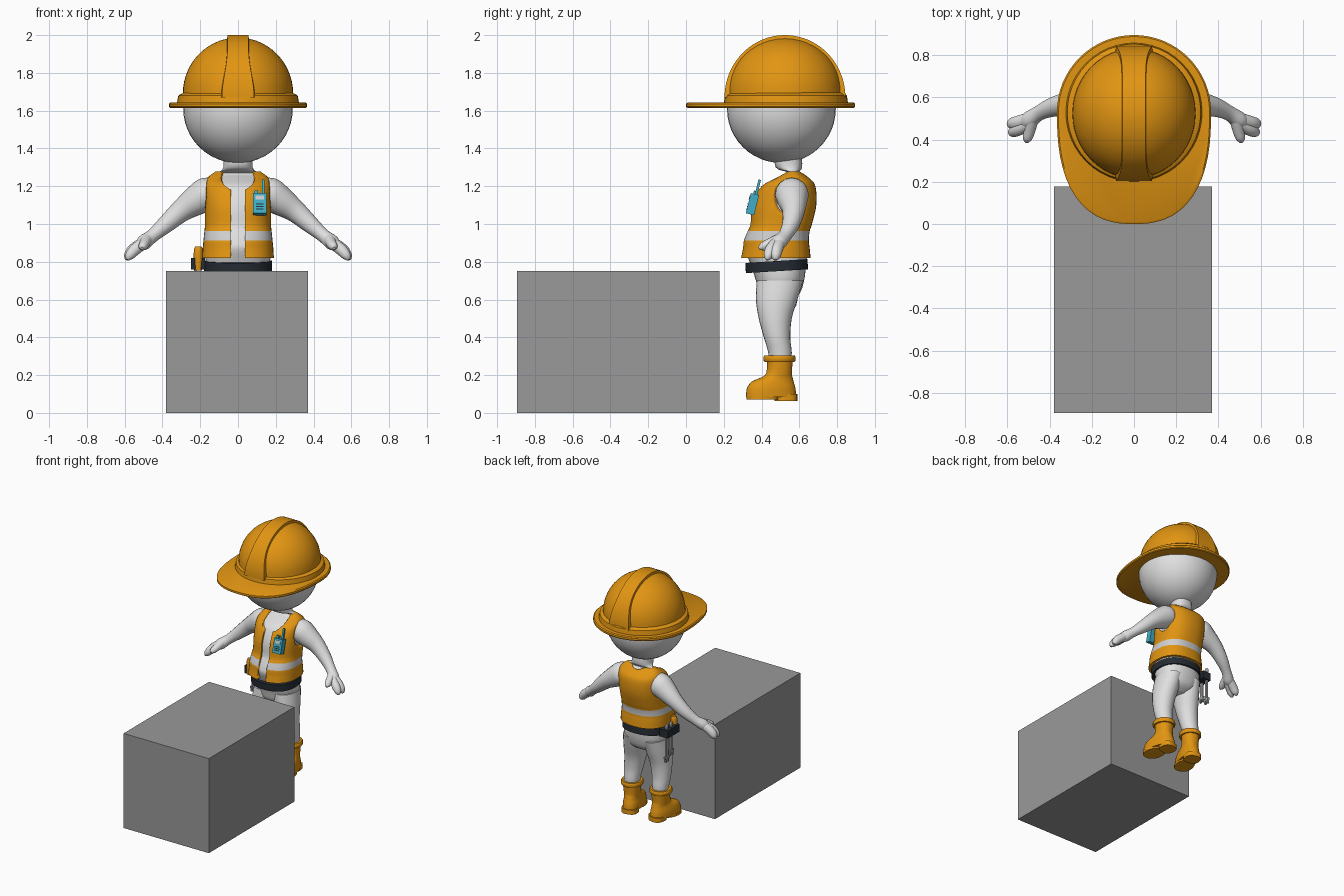
import bpy, bmesh
from math import sin, cos, pi, radians
from mathutils import Vector, Matrix

if "Cube" in bpy.data.objects:
    bpy.data.objects.remove(bpy.data.objects["Cube"], do_unlink=True)


def material(name, r, g, b):
    m = bpy.data.materials.new(name)
    m.use_nodes = True
    m.diffuse_color = (r, g, b, 1)
    m.node_tree.nodes["Principled BSDF"].inputs["Base Color"].default_value = (r, g, b, 1)
    return m


ORANGE = material("safety orange", 0.76, 0.30, 0.006)
WHITE = material("body white", 0.74, 0.74, 0.74)
STRIPE = material("reflective stripe", 0.62, 0.62, 0.62)
GREY = material("box grey", 0.32, 0.32, 0.32)
DARK = material("belt dark", 0.018, 0.025, 0.033)
BLUE = material("radio blue", 0.05, 0.42, 0.57)
STEEL = material("tool steel", 0.36, 0.37, 0.38)


def finish(name, bm, *mats):
    bmesh.ops.recalc_face_normals(bm, faces=bm.faces)
    me = bpy.data.meshes.new(name)
    bm.to_mesh(me)
    bm.free()
    ob = bpy.data.objects.new(name, me)
    bpy.context.collection.objects.link(ob)
    for m in mats:
        me.materials.append(m)
    activate(ob)
    bpy.ops.object.shade_smooth_by_angle(angle=radians(40))
    return ob


def activate(ob):
    bpy.ops.object.select_all(action='DESELECT')
    ob.select_set(True)
    bpy.context.view_layer.objects.active = ob


def smooth(keys, k):
    """Catmull-Rom interpolation that passes through every key."""
    out = []
    for i in range(len(keys) - 1):
        a, b, c, d = (keys[min(max(j, 0), len(keys) - 1)] for j in range(i - 1, i + 3))
        for s in range(k):
            t = s / k
            out.append([q + t * (r - p) / 2 + t * t * (p - 2.5 * q + 2 * r - s3 / 2)
                        + t ** 3 * (1.5 * (q - r) + (s3 - p) / 2)
                        for p, q, r, s3 in zip(a, b, c, d)])
    return out + [list(keys[-1])]


def skin(rings, closed=False):
    bm = bmesh.new()
    vs = [[bm.verts.new(p) for p in ring] for ring in rings]
    n = len(vs[0])
    for a, b in zip(vs, vs[1:]):
        for i in range(n):
            j = (i + 1) % n
            bm.faces.new((a[i], a[j], b[j], b[i]))
    bm.faces.new(vs[0])
    bm.faces.new(vs[-1])
    return bm


def oval(x, yf, yb, rx, z, n, e):
    pts = []
    for i in range(n):
        c, s = cos(2 * pi * i / n), sin(2 * pi * i / n)
        f = (abs(c) ** e + abs(s) ** e) ** (-1 / e)
        pts.append((x + rx * c * f, (yf + yb) / 2 + (yb - yf) / 2 * s * f, z))
    return pts


def loft(keys, n=32, e=2.0, k=4):
    """Stack of ovals; each key is z, front y, back y, half width, centre x."""
    return skin([oval(x, yf, yb, rx, z, n, e) for z, yf, yb, rx, x in smooth(keys, k)])


def tube(keys, n=16, k=4):
    """Round limb; each key is x, y, z, radius."""
    p = smooth(keys, k)
    rings = []
    for i, (x, y, z, r) in enumerate(p):
        t = Vector(p[min(i + 1, len(p) - 1)][:3]) - Vector(p[max(i - 1, 0)][:3])
        u = t.cross(Vector((0, 1, 0.01))).normalized()
        w = t.cross(u).normalized()
        rings.append([Vector((x, y, z)) + r * (u * cos(a) + w * sin(a))
                      for a in (2 * pi * j / n for j in range(n))])
    return skin(rings)


def box(size, loc, rot=None):
    bm = bmesh.new()
    m = Matrix.Translation(loc) @ (rot or Matrix()) @ Matrix.Diagonal((*size, 1))
    bmesh.ops.create_cube(bm, size=1, matrix=m)
    return bm


def ball(radii, loc):
    bm = bmesh.new()
    m = Matrix.Translation(loc) @ Matrix.Diagonal((*radii, 1))
    bmesh.ops.create_uvsphere(bm, u_segments=40, v_segments=24, radius=1, matrix=m)
    return bm


# Plain crate in front
finish("crate", box((0.75, 1.073, 0.752), (-0.005, -0.358, 0.376)), GREY)

# Head, torso and hips
finish("head", ball((0.29, 0.288, 0.287), (0, 0.505, 1.61)), WHITE)
vest_keys = [(0.82, 0.29, 0.66, 0.19), (0.87, 0.30, 0.655, 0.187), (0.913, 0.305, 0.65, 0.183),
             (0.962, 0.325, 0.655, 0.178), (1.0, 0.34, 0.667, 0.175), (1.1, 0.35, 0.69, 0.177),
             (1.2, 0.395, 0.685, 0.178), (1.245, 0.47, 0.65, 0.16), (1.277, 0.53, 0.605, 0.12)]
g = 0.012
torso = [(z - g / 2, f + g, b - g, w - g, 0) for z, f, b, w in vest_keys[1:]]
torso += [(1.3, 0.475, 0.615, 0.078, 0), (1.4, 0.47, 0.61, 0.08, 0)]
hips = [(0.59, 0.45, 0.54, 0.06, 0), (0.63, 0.39, 0.60, 0.13, 0), (0.70, 0.37, 0.625, 0.165, 0),
        (0.78, 0.345, 0.635, 0.168, 0)]
finish("torso", loft(hips + torso, 40, 2.3), WHITE)

# Vest: cut out of a solid shell, with a reflective band by height
bm = loft([(*k, 0) for k in vest_keys], 48, 2.4)
for f in bm.faces:
    f.material_index = int(0.913 < f.calc_center_median().z < 0.962 and len(f.verts) == 4)
vest = finish("vest", bm, ORANGE, STRIPE)
cutters = [box((0.072, 0.4, 0.8), (0, 0.25, 1.1)), ball((0.1, 0.2, 0.115), (0, 0.43, 1.285))]
cutters += [ball((0.062, 0.1, 0.115), (s * 0.2, 0.55, 1.145)) for s in (1, -1)]
for c in cutters:
    cut = finish("vest_cutter", c, ORANGE)
    cut.hide_render = True
    mod = vest.modifiers.new("cut", 'BOOLEAN')
    mod.operation, mod.solver, mod.object = 'DIFFERENCE', 'EXACT', cut
    activate(vest)
    bpy.ops.object.modifier_apply(modifier=mod.name)
    bpy.data.objects.remove(cut, do_unlink=True)

# Belt, slightly lower in front
bm = loft([(-0.027, -0.165, 0.165, 0.18, 0), (0.027, -0.165, 0.165, 0.18, 0)], 40, 2.3, 1)
bm.transform(Matrix.Translation((0, 0.48, 0.777)) @ Matrix.Rotation(radians(3.5), 4, 'X'))
finish("belt", bm, DARK)

# Limbs and boots, both sides
for s, side in ((1, "left"), (-1, "right")):
    def limb(name, keys):
        finish(side + "_" + name, tube([(s * x, y, z, r) for x, y, z, r in keys]), WHITE)

    limb("arm", [(0.10, 0.56, 1.17, 0.06), (0.16, 0.56, 1.16, 0.088), (0.22, 0.565, 1.125, 0.08),
                 (0.30, 0.57, 1.07, 0.06), (0.38, 0.555, 1.0, 0.047), (0.45, 0.525, 0.94, 0.036),
                 (0.50, 0.49, 0.90, 0.04), (0.53, 0.47, 0.87, 0.02)])
    limb("outer_fingers", [(0.49, 0.50, 0.91, 0.03), (0.55, 0.48, 0.865, 0.033),
                           (0.58, 0.475, 0.83, 0.026), (0.593, 0.473, 0.81, 0.008)])
    limb("inner_fingers", [(0.49, 0.48, 0.905, 0.03), (0.545, 0.45, 0.865, 0.031),
                           (0.575, 0.435, 0.83, 0.024), (0.585, 0.43, 0.81, 0.008)])
    limb("thumb", [(0.485, 0.49, 0.915, 0.032), (0.495, 0.44, 0.895, 0.027),
                   (0.505, 0.405, 0.88, 0.022), (0.508, 0.385, 0.872, 0.007)])

    leg = [(0.25, 0.44, 0.555, 0.055, 0.125), (0.32, 0.435, 0.56, 0.06, 0.125),
           (0.40, 0.412, 0.552, 0.07, 0.122), (0.50, 0.385, 0.56, 0.08, 0.112),
           (0.60, 0.37, 0.59, 0.087, 0.098), (0.70, 0.375, 0.62, 0.085, 0.085)]
    finish(side + "_leg", loft([(*k[:4], s * k[4]) for k in leg], 24), WHITE)

    turn = (Matrix.Translation((s * 0.125, 0.5, 0)) @ Matrix.Rotation(s * radians(12), 4, 'Z')
            @ Matrix.Translation((0, -0.5, 0)))
    boot = [(0.085, 0.315, 0.585, 0.068, 0), (0.13, 0.32, 0.58, 0.068, 0), (0.165, 0.345, 0.57, 0.062, 0),
            (0.185, 0.39, 0.565, 0.058, 0), (0.21, 0.425, 0.56, 0.059, 0), (0.285, 0.43, 0.565, 0.065, 0)]
    cuff = [(0.27, 0.415, 0.575, 0.076, 0), (0.278, 0.41, 0.58, 0.081, 0),
            (0.297, 0.41, 0.58, 0.081, 0), (0.305, 0.415, 0.575, 0.076, 0)]
    sole = [(0.072, 0.318, 0.49, 0.068, 0), (0.09, 0.318, 0.49, 0.068, 0)]
    heel = [(0.064, 0.47, 0.588, 0.06, 0), (0.10, 0.47, 0.588, 0.06, 0)]
    for name, keys, e, k in (("boot", boot, 2.3, 3), ("boot_cuff", cuff, 2, 1),
                             ("boot_sole", sole, 2.3, 1), ("boot_heel", heel, 2.8, 1)):
        bm = loft(keys, 28, e, k)
        bm.transform(turn)
        finish(side + "_" + name, bm, ORANGE)

# Hard hat: dome, stepped rim, long-fronted brim, centre ridge
cy, cz = 0.524, 1.69
arc = [pi / 2 * i / 14 for i in range(14)] + [pi / 2 - 0.01]
finish("helmet_dome", loft([(cz + 0.297 * sin(a), cy - 0.307 * cos(a), cy + 0.307 * cos(a),
                             0.292 * cos(a), 0) for a in arc], 48, 2, 1), ORANGE)
finish("helmet_rim", loft([(1.63, cy - 0.325, cy + 0.335, 0.325, 0), (1.68, cy - 0.318, cy + 0.328, 0.316, 0),
                           (1.695, cy - 0.3, cy + 0.31, 0.29, 0)], 48, 2, 1), ORANGE)
front = oval(0, 0, 1.06, 0.365, 0, 64, 2.5)
back = oval(0, 0.165, 0.895, 0.365, 0, 64, 2)
outline = [Vector(p) for p in back[:33] + front[33:]]
mid = Vector((0, 0.53, 0))
finish("helmet_brim", skin([[mid + (p - mid) * f + Vector((0, 0, z)) for p in outline]
                            for z, f in ((1.615, 0.985), (1.621, 1), (1.636, 1), (1.643, 0.98))]), ORANGE)
rings = []
for i in range(41):
    a = pi * i / 40
    w = 0.055 + 0.03 * abs(cos(a)) ** 8
    rings.append([(x, cy - (0.307 + d) * cos(a), cz - 0.02 + (0.317 + d) * sin(a))
                  for x, d in ((-w - 0.006, -0.03), (-w, 0.013), (w, 0.013), (w + 0.006, -0.03))])
finish("helmet_ridge", skin(rings), ORANGE)

# Chest radio, leaning back with the chest
tilt = Matrix.Rotation(radians(-14), 4, 'X')
spot = Vector((0.115, 0.352, 1.105))


def radio_part(name, size, offset, mat):
    finish(name, box(size, spot + tilt @ Vector(offset), tilt), mat)


radio_part("radio_body", (0.072, 0.045, 0.11), (0, 0, 0), BLUE)
radio_part("radio_antenna", (0.014, 0.014, 0.09), (0.018, 0.006, 0.09), BLUE)
radio_part("radio_knob", (0.02, 0.02, 0.02), (-0.018, 0, 0.062), BLUE)
radio_part("radio_screen", (0.045, 0.006, 0.022), (0, -0.023, 0.03), STRIPE)
for i in range(3):
    radio_part("radio_grille", (0.042, 0.006, 0.005), (0, -0.023, -0.005 - 0.014 * i), DARK)

# Tool pouch with an orange handle and two hanging spanners
finish("tool_pouch", box((0.075, 0.15, 0.06), (-0.212, 0.51, 0.79)), DARK)
finish("tool_handle", tube([(-0.21, 0.45, 0.755, 0.02), (-0.21, 0.45, 0.80, 0.024),
                            (-0.21, 0.45, 0.86, 0.024), (-0.21, 0.45, 0.88, 0.017)], 14, 2), ORANGE)
for y, low in ((0.51, 0.61), (0.565, 0.575)):
    finish("spanner_shaft", box((0.014, 0.022, 0.80 - low), (-0.225, y, (0.82 + low) / 2)), STEEL)
    finish("spanner_head", ball((0.01, 0.022, 0.024), (-0.225, y, 0.84)), STEEL)
    for d in (-1, 1):
        finish("spanner_jaw", box((0.016, 0.014, 0.045), (-0.225, y + d * 0.015, low + 0.01),
                                  Matrix.Rotation(d * radians(-12), 4, 'X')), STEEL)
